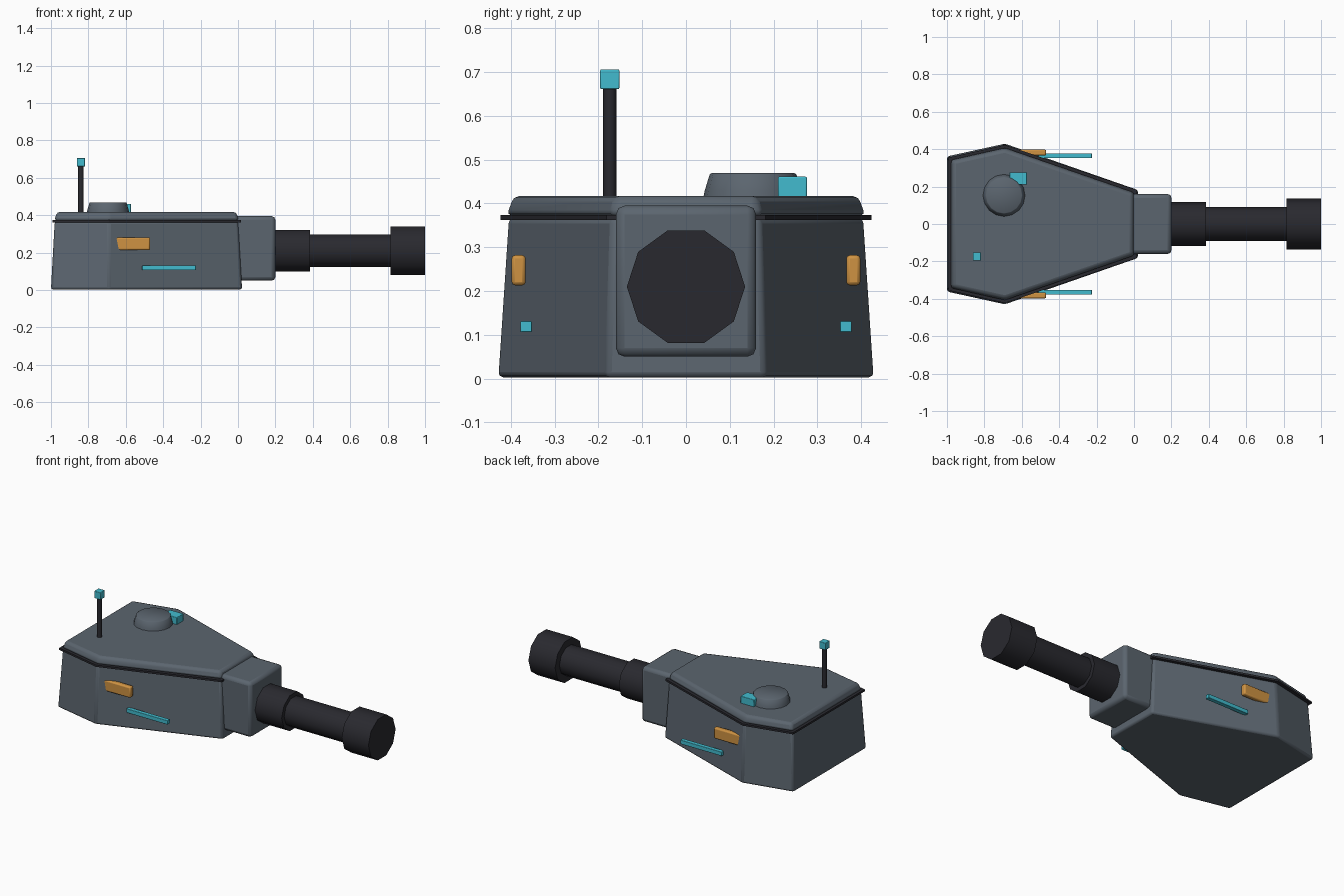
import bpy, bmesh, math
from mathutils import Matrix

if "Cube" in bpy.data.objects:
    bpy.data.objects.remove(bpy.data.objects["Cube"])


def material(name, rgb):
    m = bpy.data.materials.new(name)
    m.diffuse_color = (*rgb, 1)
    m.use_nodes = True
    m.node_tree.nodes["Principled BSDF"].inputs["Base Color"].default_value = m.diffuse_color
    return m


STEEL = material("blue grey steel", (0.105, 0.130, 0.158))
DARK = material("dark gunmetal", (0.022, 0.022, 0.028))
CYAN = material("cyan", (0.055, 0.50, 0.62))
ORANGE = material("amber", (0.62, 0.29, 0.055))


def finish(name, bm, mat, bevel=0, segments=2, angle=30):
    bmesh.ops.recalc_face_normals(bm, faces=bm.faces)
    me = bpy.data.meshes.new(name)
    bm.to_mesh(me)
    bm.free()
    me.materials.append(mat)
    ob = bpy.data.objects.new(name, me)
    bpy.context.collection.objects.link(ob)
    if bevel:
        b = ob.modifiers.new("bevel", "BEVEL")
        b.width, b.segments, b.limit_method = bevel, segments, "ANGLE"
        b.angle_limit = math.radians(10)
    bpy.ops.object.select_all(action="DESELECT")
    ob.select_set(True)
    bpy.context.view_layer.objects.active = ob
    bpy.ops.object.shade_smooth_by_angle(angle=math.radians(angle))
    return ob


def box(name, lo, hi, mat, bevel=0.0):
    bm = bmesh.new()
    bmesh.ops.create_cube(bm, size=1)
    for v in bm.verts:
        for i in range(3):
            v.co[i] = lo[i] + (v.co[i] + 0.5) * (hi[i] - lo[i])
    return finish(name, bm, mat, bevel)


def loft(bm, rings):
    """Skin equal-length rings and cap both ends."""
    loops = [[bm.verts.new(p) for p in r] for r in rings]
    n = len(loops[0])
    for a, b in zip(loops, loops[1:]):
        for i in range(n):
            j = (i + 1) % n
            bm.faces.new((a[i], a[j], b[j], b[i]))
    bm.faces.new(loops[0][::-1])
    bm.faces.new(loops[-1])


def plan(z, back, front, y_back, y_mid, y_front):
    """Six-sided turret outline at one height."""
    half = [(back, y_back), (-0.69, y_mid), (front, y_front)]
    return ([(x, -y, z) for x, y in half] +
            [(x, y, z) for x, y in reversed(half)])


def plan_part(name, rings, mat, bevel, segments=2):
    bm = bmesh.new()
    loft(bm, [plan(*r) for r in rings])
    return finish(name, bm, mat, bevel, segments)


def lathe(name, profile, sides, mat, matrix, angle):
    """Revolve (radius, height) pairs about z, then place."""
    bm = bmesh.new()
    loft(bm, [[(r * math.cos(2 * math.pi * i / sides),
                r * math.sin(2 * math.pi * i / sides), h)
               for i in range(sides)] for r, h in profile])
    bm.transform(matrix)
    return finish(name, bm, mat, angle=angle)


# Turret body, dark seam and roof plate
plan_part("turret_body", [(0.003, -1.0, 0.022, 0.362, 0.43, 0.182),
                          (0.366, -0.98, 0.0, 0.343, 0.406, 0.170)], STEEL, 0.012)
plan_part("roof_seam", [(0.362, -0.993, 0.015, 0.355, 0.423, 0.182),
                        (0.374, -0.993, 0.015, 0.355, 0.423, 0.182)], DARK, 0)
plan_part("roof_plate", [(0.372, -0.982, 0.004, 0.346, 0.412, 0.172),
                         (0.417, -0.967, -0.010, 0.333, 0.395, 0.160)], STEEL, 0.014)

# Gun mount block
box("gun_mount", (-0.04, -0.16, 0.05), (0.20, 0.16, 0.395), STEEL, 0.02)

# Ten-sided barrel sections along x
along_x = Matrix.Translation((0, 0, 0.21)) @ Matrix(
    ((0, 0, 1, 0), (1, 0, 0, 0), (0, 1, 0, 0), (0, 0, 0, 1)))
for name, r, x0, x1 in (("barrel_collar", 0.117, 0.18, 0.385),
                        ("barrel_tube", 0.092, 0.36, 0.83),
                        ("muzzle", 0.135, 0.815, 1.0)):
    lathe(name, [(r, x0), (r, x1)], 10, DARK, along_x, 40)

# Roof hatch and its periscope
lathe("roof_hatch", [(0.114, 0.41), (0.110, 0.43), (0.099, 0.466), (0.095, 0.469)], 16, STEEL,
      Matrix.Translation((-0.695, 0.153, 0)), 60)
box("periscope", (-0.665, 0.21, 0.41), (-0.572, 0.276, 0.461), CYAN, 0.003)

# Antenna with square tip
lathe("antenna_mast", [(0.015, 0.40), (0.015, 0.67)], 8, DARK,
      Matrix.Translation((-0.84, -0.174, 0)), 50)
box("antenna_tip", (-0.862, -0.196, 0.661), (-0.818, -0.152, 0.706), CYAN, 0.003)

# Side lamps and light bars on both flanks
for side, s in (("right", -1), ("left", 1)):
    y = sorted((0.366 * s, 0.398 * s))
    box("side_lamp_" + side, (-0.752, y[0], 0.213), (-0.47, y[1], 0.282), ORANGE, 0.008)
    y = sorted((0.352 * s, 0.378 * s))
    box("light_bar_" + side, (-0.512, y[0], 0.106), (-0.225, y[1], 0.131), CYAN, 0.002)
